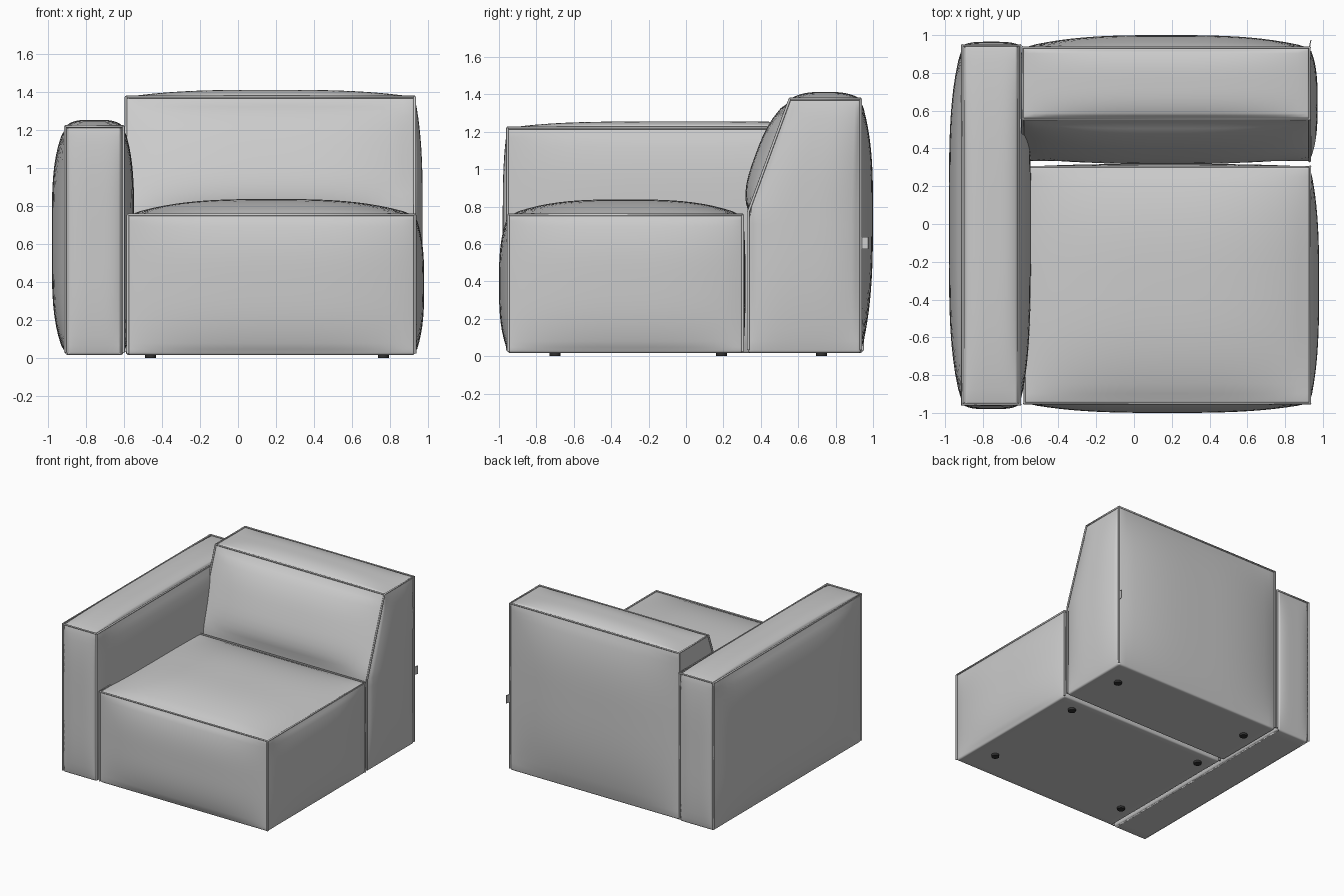
import bpy, bmesh, math
from mathutils import Vector

if "Cube" in bpy.data.objects:
    bpy.data.objects.remove(bpy.data.objects["Cube"])


def cushion(name, x, z, front, back, bulge, p=3.0, sloped=False):
    """Padded block. z, front and back hold values at bottom / middle / top;
    bulge = puff of (left, right, front, back, bottom, top) faces."""
    def pick(vals, w):
        return vals[1] + (vals[2] - vals[1]) * w if w > 0 else vals[1] + (vals[1] - vals[0]) * w

    def base(u, v, w):
        f, b = pick(front, w), pick(back, w)
        return Vector((x[0] + (x[1] - x[0]) * (u + 1) / 2,
                       f + (b - f) * (v + 1) / 2, pick(z, w)))

    def puff(a, b):
        return max(0, 1 - abs(a) ** p) * max(0, 1 - abs(b) ** p)

    bm = bmesh.new()
    bmesh.ops.create_cube(bm, size=2)
    bmesh.ops.subdivide_edges(bm, edges=bm.edges[:], cuts=23, use_grid_fill=True)
    e = 1e-4
    rim = [d for d in bm.edges
           if sum(all(abs(abs(q.co[i]) - 1) < e for q in d.verts) for i in range(3)) == 2]
    for q in bm.verts:
        u, v, w = q.co
        pos = base(u, v, w)
        if abs(u) > 1 - e:
            pos.x += puff(v, w) * (bulge[1] if u > 0 else -bulge[0])
        if v > 1 - e:
            pos.y += puff(u, w) * bulge[3]
        if v < -1 + e:
            # a sloped back only puffs above the seat line
            t = (2 * w - 1 if w > 0 else 1) if sloped else w
            pos.y -= puff(u, t) * bulge[2]
        if abs(w) > 1 - e:
            pos.z += puff(u, v) * (bulge[5] if w > 0 else -bulge[4])
        q.co = pos
    bmesh.ops.bevel(bm, geom=rim, offset=0.014, segments=3, profile=0.5, affect='EDGES')
    me = bpy.data.meshes.new(name)
    bm.to_mesh(me)
    bm.free()
    for f in me.polygons:
        f.use_smooth = True
    ob = bpy.data.objects.new(name, me)
    bpy.context.collection.objects.link(ob)

    # piping along the top rim and the four upright seams
    cu = bpy.data.curves.new(name + "_piping", 'CURVE')
    cu.dimensions = '3D'
    cu.bevel_depth = 0.007
    cu.bevel_resolution = 2
    cu.use_fill_caps = True
    corners = [(-1, -1), (1, -1), (1, 1), (-1, 1)]
    paths = [([base(u, v, 1) for u, v in corners], True)]
    paths += [([base(u, v, w) for w in (-0.98, 0, 1)], False) for u, v in corners]
    for pts, cyc in paths:
        s = cu.splines.new('POLY')
        s.points.add(len(pts) - 1)
        for sp, c in zip(s.points, pts):
            sp.co = (*c, 1)
        s.use_cyclic_u = cyc
    pipe = bpy.data.objects.new(name + "_piping", cu)
    bpy.context.collection.objects.link(pipe)


# Arm, seat and backrest
cushion("arm", (-0.91, -0.603), (0.017, 0.62, 1.22), (-0.955,) * 3, (0.945,) * 3,
        (0.07, 0.057, 0.025, 0.02, 0, 0.035), p=4)
cushion("seat", (-0.58, 0.932), (0.017, 0.39, 0.755), (-0.95,) * 3, (0.303,) * 3,
        (0.02, 0.048, 0.05, 0.015, 0, 0.083))
cushion("backrest", (-0.59, 0.93), (0.017, 0.77, 1.375), (0.333, 0.333, 0.555), (0.935,) * 3,
        (0.01, 0.042, 0.075, 0.065, 0, 0.038), sloped=True)

# Feet
dark = bpy.data.materials.new("dark_plastic")
dark.diffuse_color = (0.03, 0.03, 0.03, 1)
dark.use_nodes = True
dark.node_tree.nodes["Principled BSDF"].inputs["Base Color"].default_value = dark.diffuse_color
for i, fx in enumerate((-0.46, 0.765)):
    for j, fy in enumerate((-0.70, 0.19, 0.725)):
        bpy.ops.mesh.primitive_cylinder_add(vertices=24, radius=0.029, depth=0.03,
                                            location=(fx, fy, 0.015))
        foot = bpy.context.object
        foot.name = f"foot_{i}_{j}"
        foot.data.materials.append(dark)
        bpy.ops.object.shade_smooth_by_angle()

# Small fabric tab sewn into the rear upright seam
bpy.ops.mesh.primitive_cube_add(size=1, location=(0.932, 0.952, 0.605),
                                rotation=(0, 0, math.radians(-12)))
tab = bpy.context.object
tab.name = "fabric_tab"
tab.scale = (0.006, 0.045, 0.065)
